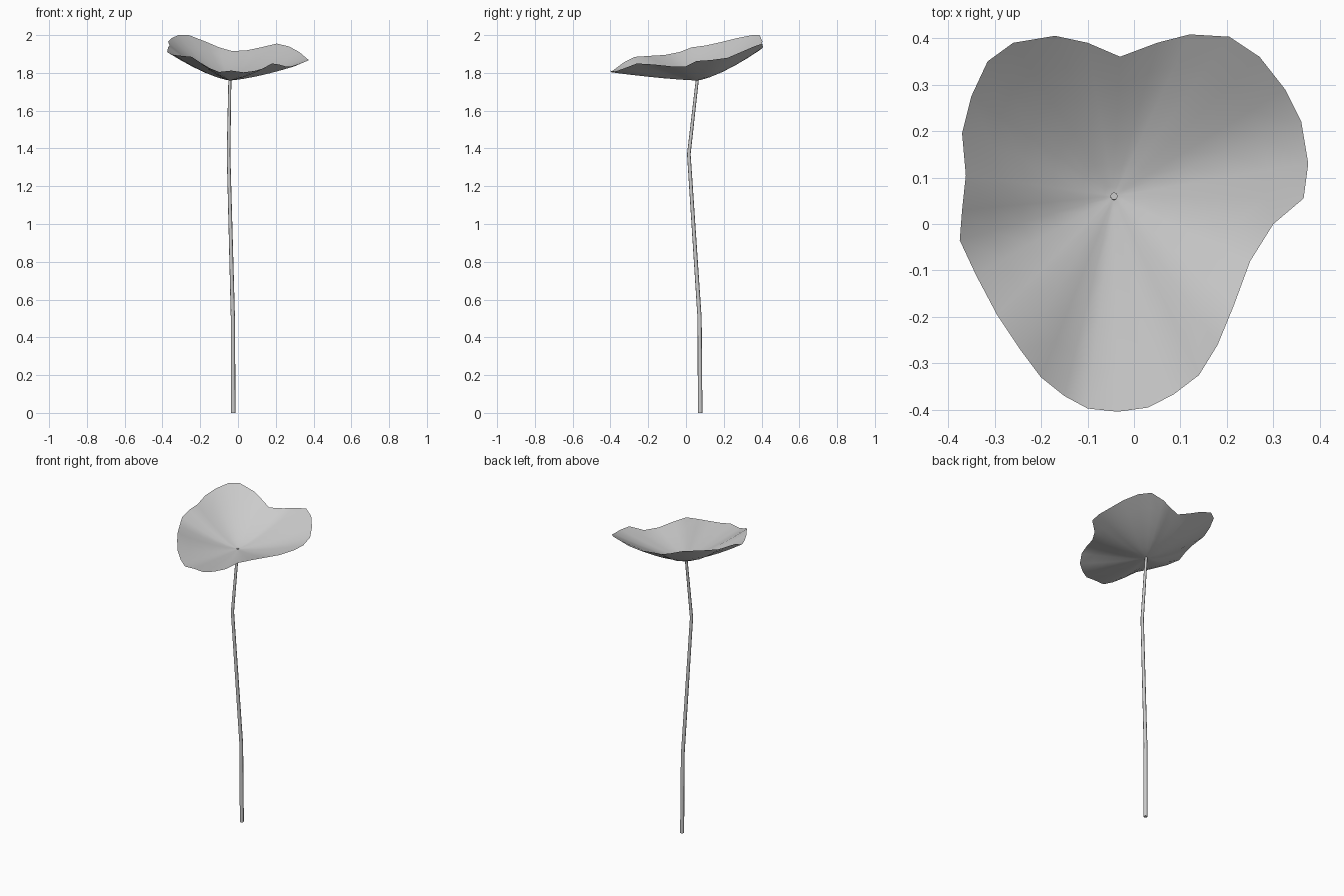
import bpy
from math import cos, sin, tau
from mathutils import Vector

if "Cube" in bpy.data.objects:
    bpy.data.objects.remove(bpy.data.objects["Cube"])


def make_object(name, verts, faces):
    mesh = bpy.data.meshes.new(name)
    mesh.from_pydata(verts, [], faces)
    obj = bpy.data.objects.new(name, mesh)
    bpy.context.collection.objects.link(obj)
    bpy.ops.object.select_all(action='DESELECT')
    obj.select_set(True)
    bpy.context.view_layer.objects.active = obj
    bpy.ops.object.shade_smooth_by_angle(angle=0.9)
    return obj


def bridge(a, b, n):
    """Quads between two rings starting at vertex indices a and b."""
    return [(a + i, a + (i + 1) % n, b + (i + 1) % n, b + i) for i in range(n)]


# Leaf: wavy rim, counter-clockwise from the notch at the back
rim = [(-.03, .36, 1.915), (-.10, .39, 1.935), (-.17, .405, 1.965), (-.26, .39, 2.0),
       (-.315, .35, 2.0), (-.35, .275, 1.985), (-.37, .195, 1.965), (-.362, .105, 1.945),
       (-.37, .03, 1.935), (-.375, -.035, 1.91), (-.34, -.11, 1.895), (-.295, -.195, 1.89),
       (-.245, -.27, 1.885), (-.20, -.33, 1.855), (-.15, -.37, 1.825), (-.10, -.397, 1.805),
       (-.035, -.404, 1.812), (.03, -.395, 1.803), (.085, -.367, 1.81), (.14, -.325, 1.825),
       (.18, -.26, 1.85), (.215, -.175, 1.845), (.25, -.08, 1.835), (.30, 0, 1.835),
       (.365, .055, 1.863), (.375, .13, 1.868), (.36, .22, 1.88), (.325, .29, 1.91),
       (.27, .36, 1.94), (.205, .403, 1.955), (.12, .408, 1.935), (.05, .39, 1.92)]
centre = Vector((-.043, .06, 1.76))
n = len(rim)
verts, faces = [centre], [(0, 1 + i, 1 + (i + 1) % n) for i in range(n)]
steps = (.06, .2, .4, .6, .8, 1)
for k, t in enumerate(steps):
    for p in rim:
        d = Vector(p) - centre
        verts.append(centre + Vector((d.x * t, d.y * t, d.z * t ** 1.4)))
    if k:
        faces += [f[::-1] for f in bridge(1 + (k - 1) * n, 1 + k * n, n)]
make_object("leaf", verts, faces)

# Stem: slightly bent tapering tube (x, y, z, radius)
path = [(-.025, .075, 0, .012), (-.027, .072, .5, .011),
        (-.05, .015, 1.37, .0095), (-.043, .06, 1.765, .008)]
sides = 8
verts, faces = [], [tuple(reversed(range(sides)))]
for k, (x, y, z, r) in enumerate(path):
    verts += [(x + r * cos(tau * i / sides), y + r * sin(tau * i / sides), z)
              for i in range(sides)]
    if k:
        faces += bridge((k - 1) * sides, k * sides, sides)
faces.append(tuple(range((len(path) - 1) * sides, len(path) * sides)))
make_object("stem", verts, faces)
